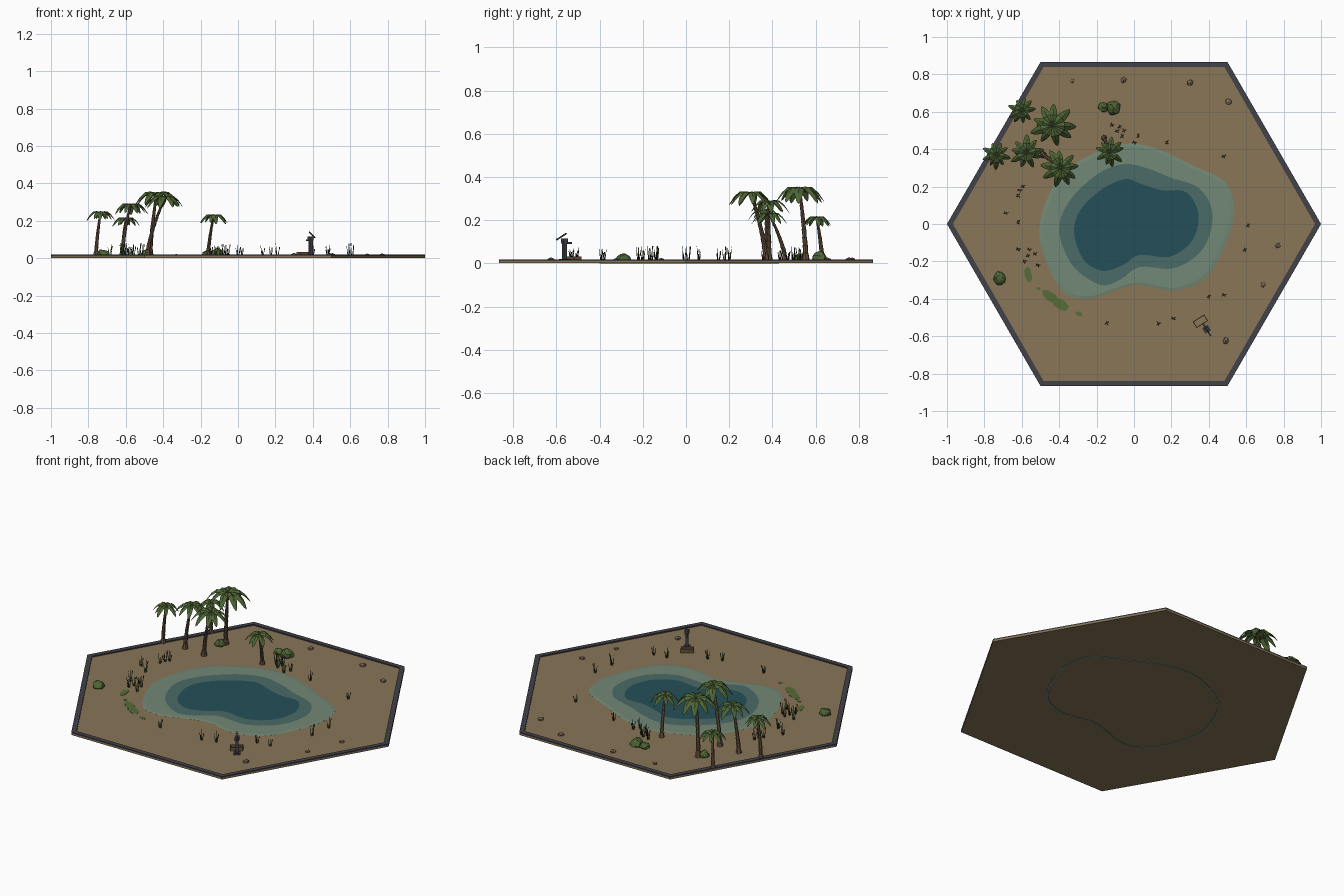
import bpy, bmesh, math, random
from mathutils import Vector, Matrix

if "Cube" in bpy.data.objects:
    bpy.data.objects.remove(bpy.data.objects["Cube"])

random.seed(4)
GROUND = 0.012


def material(name, r, g, b):
    m = bpy.data.materials.new(name)
    m.diffuse_color = (r, g, b, 1)
    m.use_nodes = True
    m.node_tree.nodes["Principled BSDF"].inputs["Base Color"].default_value = m.diffuse_color
    return m


SAND = material("sand", .25, .18, .095)
SLATE = material("dark slate", .052, .052, .067)
DEEP = material("deep water", .018, .08, .10)
MID = material("mid water", .07, .145, .14)
SHALLOW = material("shallow water", .17, .25, .18)
LEAF = material("palm green", .075, .13, .035)
BARK = material("bark brown", .14, .09, .052)
REED = material("reed green", .03, .06, .018)
ROCK = material("rock brown", .21, .15, .10)
MOSS = material("moss green", .09, .15, .04)


def build(name, verts, faces, *mats, fix=True):
    me = bpy.data.meshes.new(name)
    me.from_pydata([tuple(v) for v in verts], [], faces)
    for m in mats:
        me.materials.append(m)
    if fix:
        bm = bmesh.new()
        bm.from_mesh(me)
        bmesh.ops.recalc_face_normals(bm, faces=bm.faces)
        bm.to_mesh(me)
        bm.free()
    ob = bpy.data.objects.new(name, me)
    bpy.context.collection.objects.link(ob)
    return ob


def smooth_loop(pts, steps=5):
    """Closed Catmull-Rom outline through the points."""
    out, n = [], len(pts)
    p = [Vector(q) for q in pts]
    for i in range(n):
        a, b, c, d = (p[(i + k - 1) % n] for k in range(4))
        for s in range(steps):
            t = s / steps
            out.append(.5 * (2 * b + (c - a) * t + (2 * a - 5 * b + 4 * c - d) * t * t
                             + (3 * b - a - 3 * c + d) * t ** 3))
    return out


def loft(name, rings, mat, loop=False, caps=True):
    """Skin a list of equal rings."""
    n, k = len(rings[0]), len(rings)
    verts = [v for r in rings for v in r]
    faces = [(i * n + j, i * n + (j + 1) % n, (i + 1) % k * n + (j + 1) % n, (i + 1) % k * n + j)
             for i in range(k if loop else k - 1) for j in range(n)]
    if caps and not loop:
        faces += [tuple(reversed(range(n))), tuple(range((k - 1) * n, k * n))]
    return build(name, verts, faces, mat)


def at(outline, z, scale=1.0):
    return [Vector((p[0] * scale, p[1] * scale, z)) for p in outline]


def circle(c, r, n):
    return [Vector((c[0] + r * math.cos(2 * math.pi * i / n),
                    c[1] + r * math.sin(2 * math.pi * i / n), c[2])) for i in range(n)]


def box(name, size, centre, mat, frame):
    bm = bmesh.new()
    bmesh.ops.create_cube(bm, size=1)
    bm.transform(frame @ Matrix.Translation(centre) @ Matrix.Diagonal((*size, 1)))
    me = bpy.data.meshes.new(name)
    bm.to_mesh(me)
    bm.free()
    me.materials.append(mat)
    ob = bpy.data.objects.new(name, me)
    bpy.context.collection.objects.link(ob)
    return ob


def blob(name, c, size, mat, rough):
    """Faceted lump resting on the ground."""
    bm = bmesh.new()
    bmesh.ops.create_icosphere(bm, subdivisions=1 if rough < .12 else 2, radius=1)
    turn = random.random() * 6
    for v in bm.verts:
        v.co *= 1 + random.uniform(-rough, rough)
    bm.transform(Matrix.Translation(c) @ Matrix.Rotation(turn, 4, 'Z') @ Matrix.Diagonal((*size, 1)))
    for v in bm.verts:
        v.co.z = max(v.co.z, GROUND - .002)
    me = bpy.data.meshes.new(name)
    bm.to_mesh(me)
    bm.free()
    me.materials.append(mat)
    bpy.context.collection.objects.link(bpy.data.objects.new(name, me))


# Hexagonal ground slab and its raised border
hexa = circle((0, 0, 0), 1, 6)
loft("ground_slab", [at(hexa, .002), at(hexa, GROUND)], SAND)
loft("border", [at(hexa, GROUND), at(hexa, .019), at(hexa, .019, .968), at(hexa, GROUND, .968)],
     SLATE, loop=True)

# Pond: sloping bank and three stepped depths
shore = smooth_loop([(-.505, 0), (-.47, -.2), (-.37, -.37), (-.24, -.4), (-.1, -.355), (.03, -.325),
                     (.22, -.355), (.38, -.29), (.48, -.13), (.535, .06), (.49, .22), (.32, .31),
                     (.14, .395), (-.02, .43), (-.2, .385), (-.4, .25)])
middle = smooth_loop([(-.4, -.03), (-.33, -.22), (-.18, -.325), (-.07, -.295), (.03, -.23), (.22, -.235),
                      (.37, -.13), (.42, .05), (.35, .19), (.19, .25), (.08, .295), (-.05, .32),
                      (-.19, .27), (-.34, .13)])
centre = smooth_loop([(-.32, -.05), (-.27, -.19), (-.17, -.25), (-.06, -.22), (.03, -.165), (.19, -.175),
                      (.31, -.09), (.345, .05), (.28, .17), (.15, .18), (.05, .21), (-.05, .24),
                      (-.18, .18), (-.29, .07)])
loft("pond_bank", [at(shore, 0), at(shore, .0122), at(shore, .0145, .962), at(shore, 0, .975)],
     SHALLOW, loop=True)
for name, line, z, s, mat in (("shallow_water", shore, .0145, .962, SHALLOW),
                              ("middle_water", middle, .0152, 1, MID), ("deep_water", centre, .0159, 1, DEEP)):
    build(name, at(line, z, s), [tuple(range(len(line)))], mat, fix=False).data.flip_normals()


# Palms: tapered leaning trunk and drooping folded fronds
def palm(base, top, height, reach):
    b, t = Vector((*base, GROUND - .002)), Vector((*top, height - .012))
    rings, n = [], 9
    for i in range(n + 1):
        f = i / n
        c = b.lerp(t, f)
        c.xy = b.xy.lerp(t.xy, f ** 1.5)
        r = (.0125 - .006 * f + (.004 if i == 0 else 0)) * (.65 + height)
        rings.append(circle(c, r * 1.12, 7))
        if 0 < i < n:
            rings.append(circle(c + Vector((0, 0, .002)), r * .95, 7))
    loft("palm_trunk", rings, BARK)
    verts, faces, count = [], [], 9
    spine = ((.03, 0, .07), (.25, .10, .15), (.5, .09, .19), (.75, -.13, .15), (.92, -.38, .08), (1, -.52, .005))
    start = random.random() * 6
    for k in range(count):
        a = start + 2 * math.pi * k / count + random.uniform(-.15, .15)
        out, side = Vector((math.cos(a), math.sin(a), 0)), Vector((-math.sin(a), math.cos(a), 0))
        size = reach * random.uniform(.88, 1.1)
        o = len(verts)
        for d, z, w in spine:
            p = t + out * d * size + Vector((0, 0, z * size))
            drop = Vector((0, 0, -w * .5 * size))
            verts += [p - side * w * size + drop, p, p + side * w * size + drop]
        for i in range(len(spine) - 1):
            for j in (0, 1):
                q = o + 3 * i + j
                faces.append((q, q + 3, q + 4, q + 1))
    build("palm_fronds", verts, faces, LEAF, fix=False)
    blob("palm_heart", t, (.01, .01, .01), BARK, .05)


palm((-.62, .63), (-.60, .605), .222, .072)
palm((-.47, .555), (-.435, .525), .355, .118)
palm((-.76, .375), (-.735, .37), .255, .075)
palm((-.62, .385), (-.575, .38), .295, .092)
palm((-.485, .37), (-.39, .30), .335, .102)
palm((-.16, .46), (-.13, .385), .238, .076)

# Bushes
for x, y, r, h in ((-.72, -.29, .034, .03), (-.11, .62, .038, .037), (-.165, .625, .026, .024),
                   (-.49, .53, .03, .026)):
    blob("bush", (x, y, GROUND + .006), (r, r, h), LEAF, .15)

# Stones
for x, y, r in ((-.33, .765, .013), (-.055, .77, .019), (.30, .755, .02), (.505, .655, .02),
                (.77, -.115, .016), (.69, -.325, .016), (.49, -.625, .02)):
    blob("stone", (x, y, GROUND + .003), (r, r * .85, r * .65), ROCK, .1)

# Reed clumps with seed heads
clumps = [(-.12, .53), (-.08, .52), (-.09, .495), (-.055, .5), (-.065, .47), (.02, .47), (0, .435),
          (.175, .435), (.48, .36), (.61, -.01), (.59, -.14), (.48, -.38), (.4, -.39), (.21, -.505),
          (.13, -.53), (-.145, -.53), (-.515, -.22), (-.53, -.16), (-.56, -.135), (-.57, -.17),
          (-.585, -.2), (-.62, -.135), (-.62, .01), (-.685, .06), (-.62, .15), (-.595, .2), (-.61, .18)]
for x, y in clumps:
    for k in range(4):
        a = k * 1.57 + random.random()
        h = random.uniform(.035, .07)
        foot = Vector((x + .004 * math.cos(a), y + .004 * math.sin(a), GROUND))
        tip = foot + Vector((.009 * math.cos(a), .009 * math.sin(a), h))
        loft("reed_stalk", [circle(foot, .0026, 3), circle(foot.lerp(tip, .5), .0021, 3),
                            circle(tip, .0005, 3)], REED)
        if k == 0:
            loft("reed_head", [circle(foot.lerp(tip, .75), .0028, 5), circle(tip, .0028, 5)], BARK)

# Moss patches lying on the sand
for x, y, l, w, a in ((-.565, -.27, .045, .02, 1.8), (-.445, -.39, .052, .026, -.6), (-.39, -.43, .048, .026, -.5),
                      (-.295, -.48, .02, .012, -.3), (-.51, -.345, .012, .009, 0), (-.475, -.365, .018, .012, -.5)):
    ring = []
    for i in range(14):
        t, f = i * math.pi / 7, random.uniform(.82, 1.12)
        u, v = l * f * math.cos(t), w * f * math.sin(t)
        ring.append((x + u * math.cos(a) - v * math.sin(a), y + u * math.sin(a) + v * math.cos(a)))
    z = GROUND + .001 + random.random() * .0008
    loft("moss_patch", [at(ring, GROUND), at(ring, z)], MOSS)

# Hand pump: local +y is the spout side
pump = Matrix.Translation((.388, -.563, GROUND)) @ Matrix.Rotation(math.radians(32), 4, 'Z')
box("pump_foot", (.036, .036, .008), (0, 0, .004), SLATE, pump)
box("pump_post", (.017, .017, .09), (0, 0, .048), SLATE, pump)
box("pump_head", (.024, .024, .022), (0, 0, .092), SLATE, pump)
box("pump_spout", (.009, .035, .009), (0, .022, .083), SLATE, pump)
box("pump_handle", (.006, .062, .006), (0, 0, 0), SLATE,
    pump @ Matrix.Translation((0, -.016, .112)) @ Matrix.Rotation(.5, 4, 'X'))

# Water trough below the spout
trough = Matrix.Translation((.355, -.52, GROUND)) @ Matrix.Rotation(math.radians(32), 4, 'Z')
box("trough_floor", (.07, .036, .006), (0, 0, .004), SAND, trough)
for s in (-1, 1):
    box("trough_side", (.072, .004, .02), (0, s * .018, .01), BARK, trough)
    box("trough_end", (.004, .036, .02), (s * .034, 0, .01), BARK, trough)
